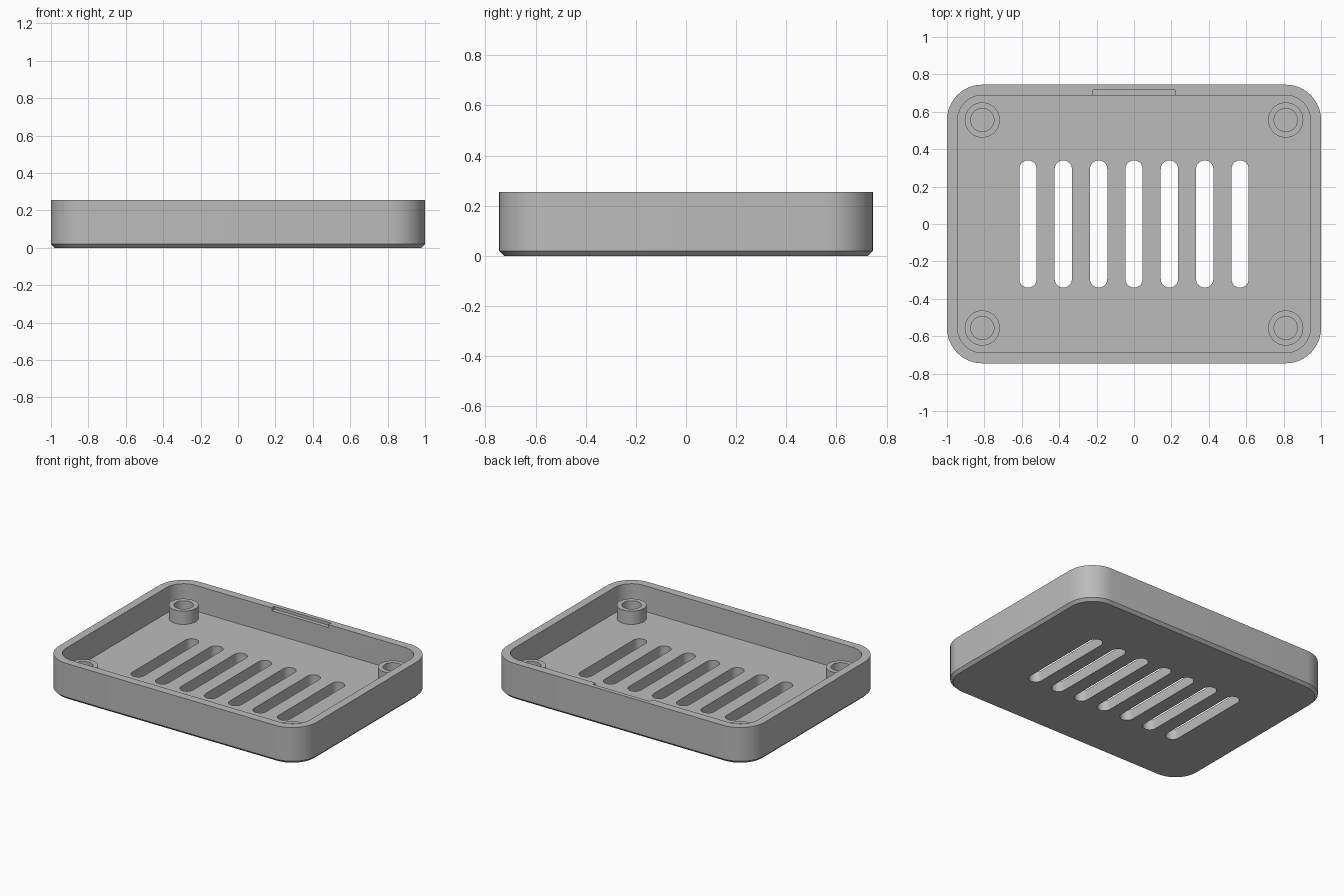
import bpy
import bmesh
from math import cos, sin, pi

if "Cube" in bpy.data.objects:
    bpy.data.objects.remove(bpy.data.objects["Cube"])

WIDTH, DEPTH, HEIGHT = 1.0, 0.745, 0.255   # half width, half depth, full height
CORNER, WALL, FLOOR, CHAMFER = 0.189, 0.057, 0.075, 0.019
STEPS = 12                                 # segments per rounded corner

grey = bpy.data.materials.new("grey plastic")
grey.use_nodes = True
colour = (0.5, 0.5, 0.5, 1)
grey.diffuse_color = colour
grey.node_tree.nodes["Principled BSDF"].inputs["Base Color"].default_value = colour


def rounded_ring(bm, half_w, half_d, radius, z, centre):
    """Ring of vertices around a rounded rectangle."""
    ring = []
    corners = ((1, 1), (-1, 1), (-1, -1), (1, -1))
    for quarter, (sx, sy) in enumerate(corners):
        for step in range(STEPS + 1):
            a = (quarter + step / STEPS) * pi / 2
            x = centre[0] + sx * (half_w - radius) + radius * cos(a)
            y = centre[1] + sy * (half_d - radius) + radius * sin(a)
            ring.append(bm.verts.new((x, y, z)))
    return ring


def loft(bm, sections, centre=(0, 0), tube=False):
    """Join rounded sections; cap the ends, or close them into a tube."""
    rings = [rounded_ring(bm, *s, centre) for s in sections]
    pairs = list(zip(rings, rings[1:]))
    if tube:
        pairs.append((rings[-1], rings[0]))
    else:
        bm.faces.new(rings[0])
        bm.faces.new(rings[-1])
    for a, b in pairs:
        for i in range(len(a)):
            j = (i + 1) % len(a)
            bm.faces.new((a[i], a[j], b[j], b[i]))


def finish(bm, name):
    bmesh.ops.remove_doubles(bm, verts=bm.verts, dist=1e-5)
    bmesh.ops.recalc_face_normals(bm, faces=bm.faces)
    mesh = bpy.data.meshes.new(name)
    bm.to_mesh(mesh)
    bm.free()
    mesh.materials.append(grey)
    obj = bpy.data.objects.new(name, mesh)
    bpy.context.collection.objects.link(obj)
    return obj


def activate(obj):
    bpy.ops.object.select_all(action='DESELECT')
    obj.select_set(True)
    bpy.context.view_layer.objects.active = obj


def smooth(obj):
    activate(obj)
    bpy.ops.object.shade_smooth_by_angle(angle=pi / 6)


# Tray: chamfered base, outer wall, flat rim, inner wall and floor
inner = (WIDTH - WALL, DEPTH - WALL, CORNER - WALL)
bm = bmesh.new()
loft(bm, [
    (WIDTH - CHAMFER, DEPTH - CHAMFER, CORNER - CHAMFER, 0),
    (WIDTH, DEPTH, CORNER, CHAMFER),
    (WIDTH, DEPTH, CORNER, HEIGHT),
    (*inner, HEIGHT),
    (*inner, FLOOR),
])
tray = finish(bm, "tray")

# Cutter: seven vent slots and a shallow latch notch in the back rim
bm = bmesh.new()
for i in range(-3, 4):
    loft(bm, [(0.046, 0.34, 0.046, z) for z in (-0.1, 0.15)], (i * 0.189, 0))
notch = bmesh.ops.create_cube(bm, size=1)["verts"]
bmesh.ops.scale(bm, vec=(0.44, 0.06, 0.04), verts=notch)
bmesh.ops.translate(bm, vec=(0, 0.686, HEIGHT), verts=notch)
cutter = finish(bm, "slot_cutter")
cutter.hide_render = True

activate(tray)
cut = tray.modifiers.new("slots", 'BOOLEAN')
cut.operation = 'DIFFERENCE'
cut.solver = 'EXACT'
cut.object = cutter
bpy.ops.object.modifier_apply(modifier=cut.name)
bpy.data.objects.remove(cutter)
smooth(tray)

# Hollow screw posts, concentric with the rounded corners
for x_name, sx in (("left", 1), ("right", -1)):
    for y_name, sy in (("front", -1), ("back", 1)):
        bm = bmesh.new()
        outline = ((0.094, FLOOR - 0.01), (0.094, 0.168), (0.062, 0.168), (0.062, FLOOR - 0.01))
        loft(bm, [(r, r, r, z) for r, z in outline],
             (sx * (WIDTH - CORNER), sy * (DEPTH - CORNER)), tube=True)
        smooth(finish(bm, f"{y_name}_{x_name}_screw_post"))
